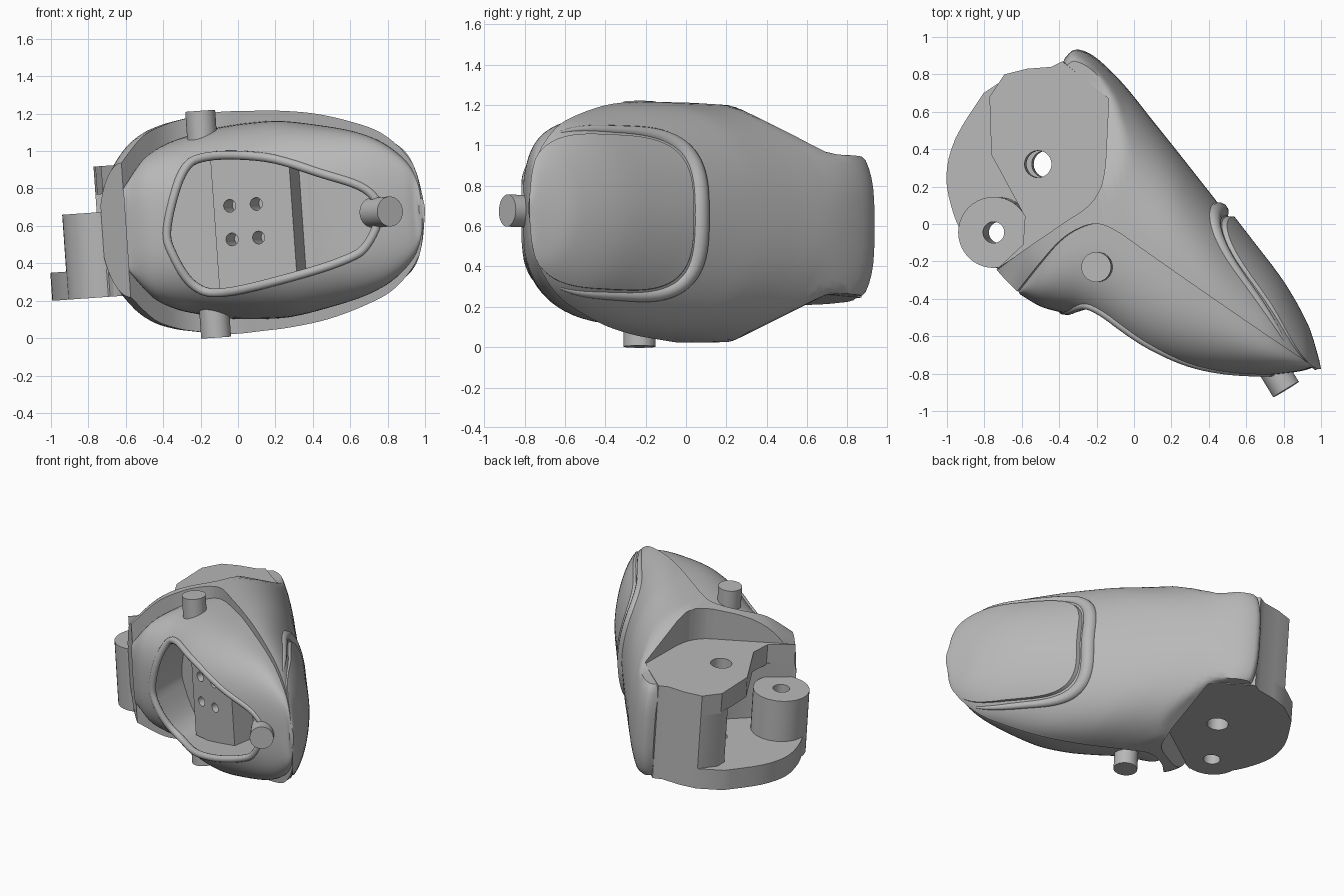
import bpy, bmesh, math
from mathutils import Vector, Matrix
from mathutils.bvhtree import BVHTree

if "Cube" in bpy.data.objects:
    bpy.data.objects.remove(bpy.data.objects["Cube"], do_unlink=True)

grey = bpy.data.materials.new("plain grey")
grey.use_nodes = True
grey.diffuse_color = (0.48, 0.48, 0.48, 1)
grey.node_tree.nodes["Principled BSDF"].inputs["Base Color"].default_value = (0.48, 0.48, 0.48, 1)
parts = []


def add(name, data, keep=True):
    obj = bpy.data.objects.new(name, data)
    bpy.context.collection.objects.link(obj)
    data.materials.append(grey)
    if keep:
        parts.append(obj)
    return obj


def from_bmesh(name, bm, keep=True):
    bmesh.ops.recalc_face_normals(bm, faces=bm.faces)
    mesh = bpy.data.meshes.new(name)
    bm.to_mesh(mesh)
    bm.free()
    return add(name, mesh, keep)


def spline(points, steps, closed=False):
    """Smooth curve through points of any dimension."""
    pts = [Vector(p) for p in points]
    n = len(pts)
    pick = (lambda i: pts[i % n]) if closed else (lambda i: pts[max(0, min(n - 1, i))])
    out = []
    for i in range(n if closed else n - 1):
        a, b, c, d = (pick(i + k) for k in (-1, 0, 1, 2))
        for s in range(steps):
            t = s / steps
            out.append(b + (c - a) * (t / 2) + (a * 2 - b * 5 + c * 4 - d) * (t * t / 2)
                       + (b * 3 - a - c * 3 + d) * (t ** 3 / 2))
    return out if closed else out + [pts[-1]]


def bridge(name, rings, keep=True):
    bm = bmesh.new()
    rows = [[bm.verts.new(p) for p in ring] for ring in rings]
    n = len(rows[0])
    for r, s in zip(rows, rows[1:]):
        for i in range(n):
            bm.faces.new((r[i], r[(i + 1) % n], s[(i + 1) % n], s[i]))
    bm.faces.new(rows[0])
    bm.faces.new(rows[-1])
    return from_bmesh(name, bm, keep)


def slab(name, outline, low, high, keep=True):
    return bridge(name, [[(p[0], p[1], z) for p in outline] for z in (low, high)], keep)


def rod(name, start, end, radius, keep=True):
    start, end = Vector(start), Vector(end)
    bm = bmesh.new()
    turn = (end - start).to_track_quat('Z', 'Y').to_matrix().to_4x4()
    bmesh.ops.create_cone(bm, cap_ends=True, segments=40, radius1=radius, radius2=radius,
                          depth=(end - start).length,
                          matrix=Matrix.Translation((start + end) / 2) @ turn)
    return from_bmesh(name, bm, keep)


def boolean(obj, tool, mode='DIFFERENCE'):
    mod = obj.modifiers.new("cut", 'BOOLEAN')
    mod.operation, mod.object, mod.solver = mode, tool, 'EXACT'
    bpy.context.view_layer.objects.active = obj
    bpy.ops.object.modifier_apply(modifier=mod.name)


def oval(a, b, power, angle):
    c, s = math.cos(angle), math.sin(angle)
    return (math.copysign(abs(c) ** (2 / power), c) * a, math.copysign(abs(s) ** (2 / power), s) * b)


# Finger stations: seam x y, back x y, pad x y, shell and pad half heights
stations = spline([
    (-.60, -.36, -.74, -.23, -.60, -.38, .36, .22),
    (-.48, -.22, -.70, .10, -.50, -.44, .49, .37),
    (-.36, -.09, -.60, .50, -.40, -.47, .545, .44),
    (-.25, -.02, -.37, .88, -.28, -.50, .57, .475),
    (-.15, 0, -.26, .92, -.15, -.58, .585, .50),
    (-.05, -.04, -.08, .77, -.02, -.67, .595, .515),
    (.08, -.13, .10, .55, .12, -.74, .59, .525),
    (.25, -.25, .26, .35, .30, -.79, .58, .525),
    (.45, -.39, .45, .11, .50, -.81, .55, .49),
    (.65, -.53, .635, -.125, .68, -.81, .49, .44),
    (.80, -.635, .80, -.345, .80, -.80, .42, .37),
    (.92, -.72, .92, -.555, .90, -.785, .30, .26),
    (.97, -.76, .98, -.715, .95, -.77, .18, .15),
    (.985, -.775, .998, -.775, .97, -.78, .05, .04)], 5)


def half_loft(name, side, height, power, slim=0.0, grow=0.0):
    """Half-oval sections from the seam out to the back or the pad."""
    rings = []
    for s in stations:
        seam = Vector(s[0:2])
        reach = Vector(s[side:side + 2]) - seam
        boxy = power + max(0, (reach.length - .78) / .15)
        boxy -= slim * max(0, min(1, (.6 - reach.length) / .15))
        reach += reach.normalized() * min(grow, reach.length * .3)
        ring = []
        for k in range(41):
            u, w = oval(1, s[height] + grow / 3, boxy, math.pi * (k / 40 - .5))
            p = seam + reach * max(u, 0)
            cap = max(.345, .7 - .5 * p.y)  # the shell narrows towards the joint
            ring.append((p.x, p.y, max(-cap, min(cap, w))))
        rings.append(ring)
    return bridge(name, rings)


shell = half_loft("finger_shell", 2, 6, 2.25, slim=.35)
pad = half_loft("finger_pad", 4, 7, 2.8)
nail = half_loft("finger_nail", 2, 6, 2.25, slim=.35, grow=.04)


def surface(obj):
    bm = bmesh.new()
    bm.from_mesh(obj.data)
    tree = BVHTree.FromBMesh(bm)
    bm.free()
    return tree


def roll(name, tree, rays, radii, closed):
    """Soft rounded bead half sunk in a surface."""
    hits = [(tree.ray_cast(Vector(o), Vector(d))[0], Vector(d), r) for (o, d), r in zip(rays, radii)]
    hits = [h for h in hits if h[0] is not None]
    curve = bpy.data.curves.new(name, 'CURVE')
    curve.dimensions, curve.bevel_depth, curve.bevel_resolution = '3D', 1, 4
    line = curve.splines.new('POLY')
    line.points.add(len(hits) - 1)
    line.use_cyclic_u = closed
    for p, (co, d, r) in zip(line.points, hits):
        p.co, p.radius = (*(co + d * r * .6), 1), r
    obj = add(name, curve)
    bpy.ops.object.select_all(action='DESELECT')
    obj.select_set(True)
    bpy.context.view_layer.objects.active = obj
    bpy.ops.object.convert(target='MESH')


# Nail trimmed to a rounded plate, with a fold of skin around it
edge = [oval(.41, .385, 3.2, math.tau * k / 64) for k in range(64)]
trim = bridge("nail_trim", [[(x, y - .37, w) for y, w in edge] for x in (.3, 1.3)], False)
boolean(nail, trim, 'INTERSECT')
arc = [2 * (k / 24 - 1) for k in range(49)]
fold = [oval(.435, .41, 3.2, a) for a in arc]
roll("nail_fold", surface(shell), [((2, y - .37, w), (-1, 0, 0)) for y, w in fold],
     [.052 - .045 * abs(a / 2) ** 2 for a in arc], False)

# Pad window and the pocket behind it
window = spline([(-.38, 0), (-.28, .28), (-.145, .36), (.17, .335), (.46, .23), (.69, .13),
                 (.76, 0), (.68, -.17), (.56, -.24), (.28, -.31), (-.10, -.37), (-.26, -.32),
                 (-.36, -.15)], 6, True)
roll("window_lip", surface(pad), [((x, -2, w), (0, 1, 0)) for x, w in window],
     [.024] * len(window), True)
pocket = bridge("pocket_cutter", [[(x, -1.2, w) for x, w in window],
                                  [(x, -.23 - .3 * x, w) for x, w in window]], False)
for obj in (shell, pad, nail):
    boolean(obj, pocket)

# Sensor mount with four screw holes
along, out = Vector((.95, -.31, 0)), Vector((-.31, -.95, 0))
front = Vector((.085, -.42, 0))
corners = [front + along * a + out * b for a, b in ((-.22, 0), (.22, 0), (.22, -.26), (-.22, -.26))]
mount = slab("sensor_mount", corners, -.36, .36)
for a in (-.13, .02):
    for w in (-.09, .09):
        c = front + along * a + Vector((0, 0, w))
        drill = rod("drill", c + out * .1, c - out * .15, .034, False)
        boolean(mount, drill)
        bpy.data.objects.remove(drill)

# Joint seat cut out of the shell
seat = [(-.36, .87), (-.11, .67)] + spline(
    [(-.115, .32), (-.135, .2), (-.2, .1), (-.3, .03)], 3) + [(-.71, -.24)]
notch = slab("joint_cutter", seat + [(-1.3, -.3), (-1.3, 1.3), (-.4, 1.3)], -1, 1, False)
boolean(shell, notch)

# Joint fork: lower plate, upper plate and the wall between them
rear = [(-.42, .84), (-.55, .83), (-.67, .8)]
lower = slab("joint_lower_plate", seat[::-1] + rear + spline(
    [(-.82, .70), (-.97, .46), (-1.02, .25), (-.98, .05), (-.92, -.08)], 4), -.35, -.2)
upper = slab("joint_upper_plate", seat[::-1] + rear + [
    (-.75, .68), (-.74, .37), (-.56, .04), (-.57, -.11)], .2, .35)
slab("joint_wall", seat[::-1] + rear + [
    (-.75, .68), (-.75, .6), (-.5, .55), (-.34, .45), (-.29, .3), (-.33, .15), (-.5, -.04)], -.21, .21)
pivot = (-.745, -.045)
boss = rod("joint_boss", (*pivot, -.35), (*pivot, .105), .19)
for x, y, r in ((-.49, .32, .072), (*pivot, .057)):
    drill = rod("drill", (x, y, -1), (x, y, 1), r, False)
    for obj in (lower, upper, boss):
        boolean(obj, drill)
    bpy.data.objects.remove(drill)

# Locating pegs
for side, name in ((1, "top_peg"), (-1, "bottom_peg")):
    rod(name, (-.16, -.23, .4 * side), (-.16, -.23, .608 * side), .08)
rod("tip_peg", (.72, -.73, 0), (.815, -.885, 0), .08)

# Remove cutters, shade, and tilt the whole finger
for tool in (trim, pocket, notch):
    bpy.data.objects.remove(tool)
tilt = Matrix.Translation((0, 0, .62)) @ Matrix.Rotation(-.07, 4, 'Y')
bpy.ops.object.select_all(action='DESELECT')
for obj in parts:
    obj.data.transform(tilt)
    obj.select_set(True)
bpy.context.view_layer.objects.active = shell
bpy.ops.object.shade_smooth_by_angle(angle=math.radians(35))
